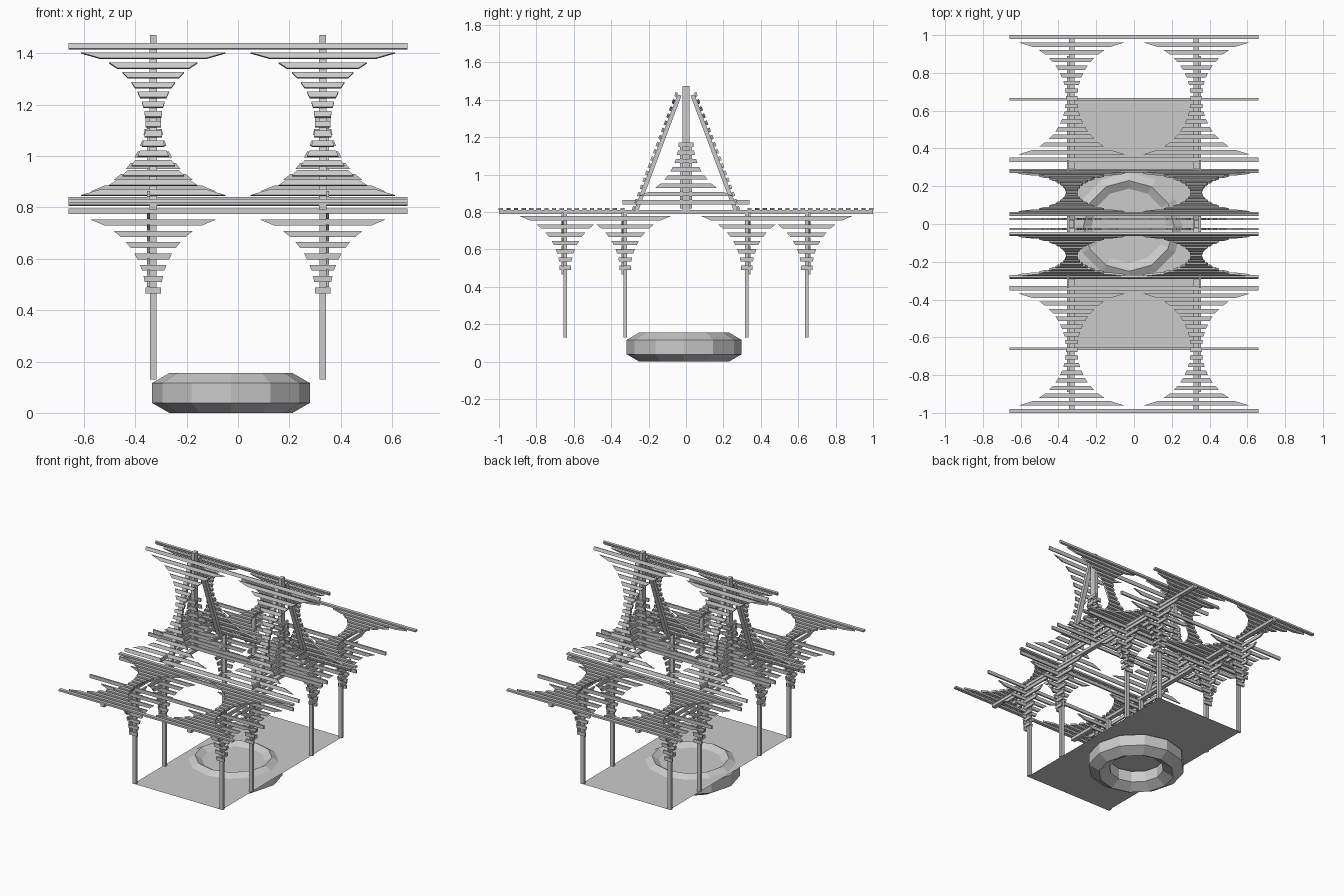
import bpy, bmesh, math
from mathutils import Vector as V

if "Cube" in bpy.data.objects:
    bpy.data.objects.remove(bpy.data.objects["Cube"])

X, Y, Z = V((1, 0, 0)), V((0, 1, 0)), V((0, 0, 1))
FULL, ARC, PITCH, WIDE = 0.33, 0.3, 0.044, 0.023


def finish(name, bm):
    bmesh.ops.recalc_face_normals(bm, faces=bm.faces)
    me = bpy.data.meshes.new(name)
    bm.to_mesh(me)
    bm.free()
    ob = bpy.data.objects.new(name, me)
    bpy.context.collection.objects.link(ob)
    return ob


def half(u):
    # flare outline: circular arc growing from a narrow waist to full width
    return FULL - math.sqrt(max(0, ARC ** 2 - u ** 2))


def prism(bm, c, a, w, n, h0, h1, width, thick):
    # trapezoid bar: long axis a, width axis w, thickness axis n
    loops = []
    for t in (-thick / 2, thick / 2):
        loops.append([bm.verts.new(c + a * (s * h) + w * v * width / 2 + n * t)
                      for s, h, v in ((-1, h0, -1), (1, h0, -1), (1, h1, 1), (-1, h1, 1))])
    lo, hi = loops
    bm.faces.new(lo)
    bm.faces.new(hi)
    for i in range(4):
        j = (i + 1) % 4
        bm.faces.new((lo[i], lo[j], hi[j], hi[i]))


def slats(name, waist, a, w, n, us, thick=0.011):
    # row of slats whose slanted ends follow the flare outline
    bm = bmesh.new()
    for u in us:
        prism(bm, waist + w * u, a, w, n, half(u - WIDE / 2), half(u + WIDE / 2), WIDE, thick)
    return finish(name, bm)


def beam(name, p, q, side, thick_side, thick_other):
    bm = bmesh.new()
    d = (q - p).normalized()
    h = thick_side / 2
    prism(bm, (p + q) / 2, side, d, d.cross(side), h, h, (q - p).length, thick_other)
    return finish(name, bm)


def bracket(name, x, y, sx, sy, z_x, z_y, up, y_start):
    # crossed slat fans on one post: one along x, one along y
    us = [0.32 - PITCH * k for k in range(8)]
    slats(name + "_cross_slats", V((x, y + sy * 0.0155, z_x - up.z * 0.32)), X, up, Y, us)
    slats(name + "_long_slats", V((x + sx * 0.019, y, z_y - up.z * 0.32)), Y, up, X, us[y_start:])


roof_us = [-0.325 + 0.65 * k / 16 for k in range(17)]
for sx in (-1, 1):
    x = sx * 0.33
    # ridge-length horizontal beam
    beam("roof_beam", V((x, -1, 0.8)), V((x, 1, 0.8)), X, 0.03, 0.02)
    for sy in (-1, 1):
        # columns with flared brackets
        for y in (0.325, 0.645):
            beam("column", V((x, sy * y, 0.13)), V((x, sy * y, 0.8)), X, 0.027, 0.02)
            bracket("column", x, sy * y, sx, sy, 0.785, 0.81, Z, 1)
        # flat roof slats
        slats("flat_roof_slats", V((x, sy * 0.665, 0.816)), X, Y, Z, roof_us, 0.012)
        # sloping rafters and their slats
        p, q = V((x, sy * 0.265, 0.81)), V((x, sy * 0.035, 1.425))
        beam("rafter", p, q, X, 0.03, 0.022)
        d = (q - p).normalized()
        n = V((0, sy * d.z, abs(d.y)))
        slats("slope_slats", (p + q) / 2 + n * 0.018, X, d, n, roof_us, 0.012)
        # doubled ridge post with upside-down brackets
        beam("ridge_post", V((x, sy * 0.01, 0.8)), V((x, sy * 0.01, 1.472)), X, 0.027, 0.02)
        bracket("ridge_post", x, sy * 0.01, sx, sy, 0.83, 0.852, -Z, 0)

# floor sheet
bm = bmesh.new()
bm.faces.new([bm.verts.new((a * 0.335, b * 0.655, 0.13))
              for a, b in ((-1, -1), (1, -1), (1, 1), (-1, 1))])
finish("floor", bm)

# low-poly ring: six-sided tube, twelve segments
bm = bmesh.new()
R, r = 0.24, 0.0775
rings = []
for i in range(12):
    t = math.tau * i / 12
    ring = []
    for j in range(6):
        m = math.tau * j / 6 + math.pi / 6
        d = R + r * math.cos(m)
        ring.append(bm.verts.new((d * math.cos(t) - 0.0275, d * math.sin(t) - 0.01,
                                  r + r * math.sin(m))))
    rings.append(ring)
for i in range(12):
    for j in range(6):
        a, b, k = rings[i], rings[(i + 1) % 12], (j + 1) % 6
        bm.faces.new((a[j], b[j], b[k], a[k]))
finish("float_ring", bm)
